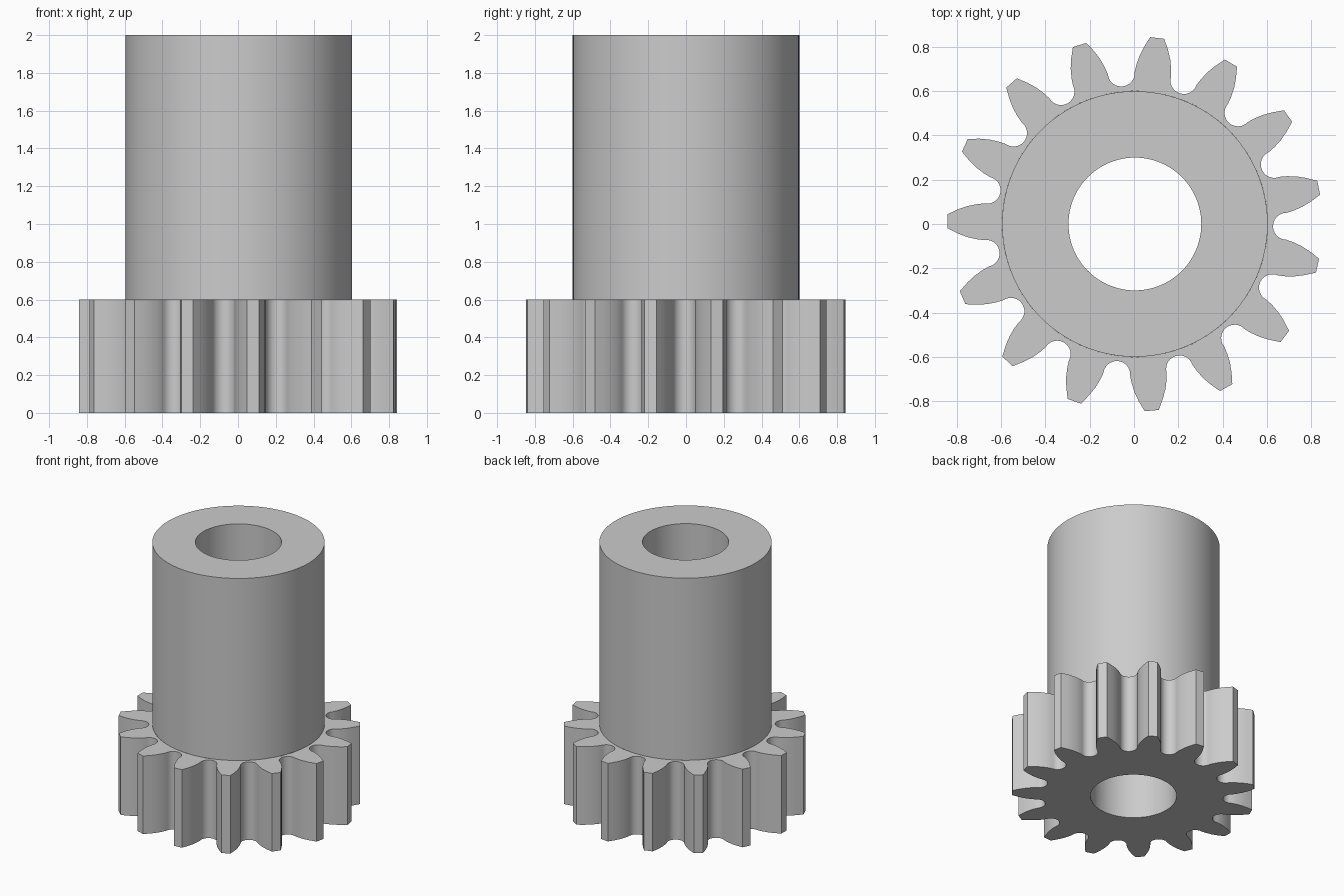
import bpy
import bmesh
from math import sin, cos, asin, atan2, hypot, pi, radians

cube = bpy.data.objects.get("Cube")
if cube:
    bpy.data.objects.remove(cube)

TEETH = 15
PITCH = 2 * pi / TEETH
FIRST_TOOTH = radians(11.15)
CENTRE_X = 0.004
BORE_R, SHAFT_R = 0.3, 0.6
GEAR_TOP, SHAFT_TOP = 0.6, 2.0
NOTCH_CENTRE, NOTCH_R, NOTCH_STEPS = 0.685, 0.061, 12
# Tooth flank from root to tip: radius, half width
FLANK = [(0.72, 0.079), (0.76, 0.070), (0.80, 0.055), (0.847, 0.032)]

steel = bpy.data.materials.new("plain grey")
steel.use_nodes = True
grey = (0.6, 0.6, 0.6, 1)
steel.diffuse_color = grey
steel.node_tree.nodes["Principled BSDF"].inputs["Base Color"].default_value = grey


def gear_outline():
    """Polar points of the toothed edge, counter-clockwise."""
    points = []
    for i in range(TEETH):
        mid = FIRST_TOOTH + i * PITCH
        # Tooth: up one flank, across the flat tip, down the other
        half = [(r, asin(w / r)) for r, w in FLANK]
        points += [(r, mid - a) for r, a in half]
        points += [(r, mid + a) for r, a in reversed(half)]
        # Rounded notch to the next tooth
        for k in range(NOTCH_STEPS + 1):
            t = pi * k / NOTCH_STEPS
            side = -NOTCH_R * cos(t)
            out = NOTCH_CENTRE - NOTCH_R * sin(t)
            points.append((hypot(side, out), mid + PITCH / 2 + atan2(side, out)))
    return points


def circle(radius, count=96):
    return [(radius, 2 * pi * i / count) for i in range(count)]


def loft(name, rings):
    """Join successive (polar outline, height) rings with quads."""
    bm = bmesh.new()
    loops = [[bm.verts.new((CENTRE_X + r * cos(a), r * sin(a), z)) for r, a in ring]
             for ring, z in rings]
    for low, high in zip(loops, loops[1:]):
        for i in range(len(low)):
            j = (i + 1) % len(low)
            bm.faces.new((low[i], low[j], high[j], high[i]))
    mesh = bpy.data.meshes.new(name)
    bm.to_mesh(mesh)
    bm.free()
    mesh.materials.append(steel)
    obj = bpy.data.objects.new(name, mesh)
    bpy.context.collection.objects.link(obj)
    bpy.ops.object.select_all(action='DESELECT')
    obj.select_set(True)
    bpy.context.view_layer.objects.active = obj
    bpy.ops.object.shade_smooth_by_angle(angle=radians(30))
    return obj


# Toothed wheel: underside, toothed edge and upper ledge
outline = gear_outline()
inner = [(BORE_R, a) for r, a in outline]
collar = [(SHAFT_R, a) for r, a in outline]
loft("gear_wheel", [(inner, 0), (outline, 0), (outline, GEAR_TOP), (collar, GEAR_TOP)])

# Hollow shaft: outer wall, top rim and bore running right through the wheel
loft("hollow_shaft", [(circle(SHAFT_R), GEAR_TOP), (circle(SHAFT_R), SHAFT_TOP),
                      (circle(BORE_R), SHAFT_TOP), (circle(BORE_R), 0)])
